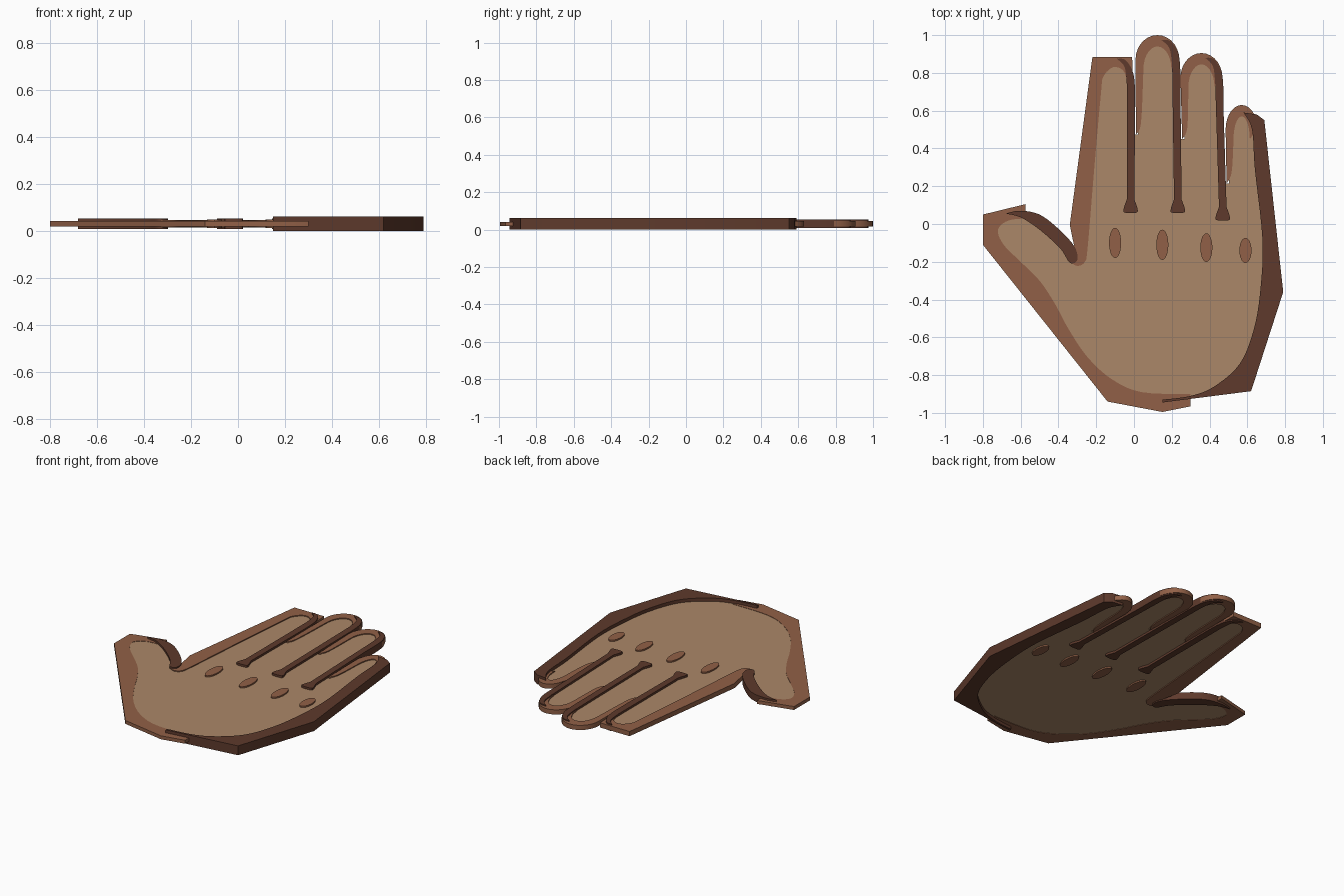
import bpy
import bmesh
from math import sin, cos, pi
from mathutils import Vector

cube = bpy.data.objects.get("Cube")
if cube:
    bpy.data.objects.remove(cube, do_unlink=True)


def make_material(name, colour):
    mat = bpy.data.materials.new(name)
    mat.use_nodes = True
    mat.diffuse_color = (*colour, 1)
    shader = next(n for n in mat.node_tree.nodes if n.type == 'BSDF_PRINCIPLED')
    shader.inputs["Base Color"].default_value = (*colour, 1)
    return mat


TAN = make_material("tan", (.41, .245, .138))
BROWN = make_material("mid brown", (.285, .118, .063))
DARK = make_material("dark brown", (.112, .042, .025))

MIDDLE = .031  # height of the plane every plate is centred on


def smooth(points, steps=5):
    """Pass a rounded curve through a run of points."""
    pts = [Vector(p) for p in points]
    padded = [pts[0]] + pts + [pts[-1]]
    result = []
    for a, b, c, d in zip(padded, padded[1:], padded[2:], padded[3:]):
        for i in range(steps):
            t = i / steps
            result.append(b + (c - a) * t / 2
                          + (2 * a - 5 * b + 4 * c - d) * t * t / 2
                          + (3 * b - a - 3 * c + d) * t ** 3 / 2)
    return result + [pts[-1]]


def arc(centre_x, half_width, top, rise, segments=14):
    """Rounded fingertip running from its left side to its right side."""
    angles = [pi - pi * i / segments for i in range(segments + 1)]
    return [(centre_x + half_width * cos(a), top - rise + rise * sin(a))
            for a in angles]


def plate(name, material, thickness, outline):
    """Extrude a flat outline evenly above and below the middle plane."""
    bm = bmesh.new()
    low = MIDDLE - thickness / 2
    base = bm.faces.new([bm.verts.new((p[0], p[1], low)) for p in outline])
    extruded = bmesh.ops.extrude_face_region(bm, geom=[base], use_keep_orig=True)
    top = [v for v in extruded["geom"] if isinstance(v, bmesh.types.BMVert)]
    bmesh.ops.translate(bm, verts=top, vec=(0, 0, thickness))
    bmesh.ops.recalc_face_normals(bm, faces=bm.faces)
    mesh = bpy.data.meshes.new(name)
    bm.to_mesh(mesh)
    bm.free()
    mesh.materials.append(material)
    obj = bpy.data.objects.new(name, mesh)
    bpy.context.collection.objects.link(obj)
    bpy.ops.object.select_all(action='DESELECT')
    obj.select_set(True)
    bpy.context.view_layer.objects.active = obj
    bpy.ops.object.shade_smooth_by_angle()
    return obj


# Fingers: centre x, half width, top, tail of the left rim
fingers = {
    "middle_finger": (.124, .116, 1, (.01, .475)),
    "ring_finger": (.357, .111, .905, (.255, .45)),
    "little_finger": (.57, .085, .63, (.49, .215)),
}

# Rounded finger rims, each a hook tapering down the left side
for name, (cx, half, top, tail) in fingers.items():
    outer = arc(cx, half, top, .13)
    inner = arc(cx, half - .042, top - .06, .12)
    tail_curve = smooth([inner[0], (tail[0] + .027, tail[1] + .06), tail])
    plate(name + "_rim", BROWN, .03, [tail] + outer + inner[::-1] + tail_curve[1:-1])

# Square-topped index finger rim
index_inner = smooth([(-.035, .74), (-.055, .81), (-.11, .83), (-.162, .78),
                      (-.175, .69), (-.21, .3), (-.245, -.12),
                      (-.26, -.2), (-.3, -.222), (-.34, -.2)])
plate("index_finger_rim", BROWN, .03,
      [(-.34, -.005), (-.22, .885), (-.01, .885), (-.004, .74)] + index_inner
      + [(-.31, -.15)])


# Dark shaded strips between the fingers, with flared feet
def strip(name, cx, half, top, foot_x, foot_y):
    tip = smooth([(cx + .02, top - .025), (cx + half * .62, top - .035),
                  (cx + half, top - .12), (cx + half + .006, top - .3)])
    foot = smooth([(foot_x + .02, foot_y + .07), (foot_x + .037, foot_y + .02),
                   (foot_x + .03, foot_y), (foot_x - .03, foot_y),
                   (foot_x - .037, foot_y + .02), (foot_x - .02, foot_y + .07)])
    back = smooth([(cx + half - .038, top - .16), (cx + half * .55, top - .07),
                   (cx + .02, top - .025)])
    plate(name, DARK, .045, tip + foot + back[:-1])


strip("index_finger_strip", -.11, .11, .9, -.018, .06)
strip("middle_finger_strip", *fingers["middle_finger"][:3], .232, .06)
strip("ring_finger_strip", *fingers["ring_finger"][:3], .47, .02)

# Thumb rim continuing round the heel of the hand
thumb_inner = smooth([(-.54, .03), (-.66, .02), (-.72, -.03), (-.69, -.11),
                      (-.6, -.2), (-.5, -.3), (-.42, -.42), (-.35, -.55),
                      (-.25, -.7), (-.12, -.82), (.04, -.89), (.3, -.9)])
plate("thumb_rim", BROWN, .022,
      [(.3, -.965), (.15, -.995), (-.14, -.94), (-.8, -.11), (-.8, .05),
       (-.575, .105), (-.575, .06)] + thumb_inner)

# Dark strip along the inner side of the thumb
plate("thumb_strip", DARK, .045,
      smooth([(-.68, .055), (-.605, .07), (-.5, .05), (-.395, -.03),
              (-.315, -.12), (-.3, -.19), (-.34, -.205), (-.39, -.13),
              (-.5, -.03), (-.6, .035), (-.68, .055)])[:-1])

# Thick dark edge down the little finger side and under the heel
side_inner = smooth([(.15, -.93), (.3, -.91), (.425, -.86), (.56, -.74),
                     (.635, -.555), (.67, -.34), (.68, -.08), (.64, .29),
                     (.625, .5), (.58, .59)])
plate("side_edge", DARK, .06,
      side_inner + [(.65, .58), (.69, .55), (.79, -.36), (.62, -.885), (.15, -.945)])

# Palm sheet, tucked under the rims and running up into every finger
palm = smooth([(.15, -.93), (.05, -.92), (-.15, -.84), (-.28, -.7), (-.45, -.42),
               (-.62, -.22), (-.73, -.1), (-.74, -.01), (-.66, .04), (-.5, .01),
               (-.4, -.08), (-.33, -.18), (-.29, -.21), (-.26, -.15)])
palm += arc(-.108, .085, .85, .13)
for (cx, half, top, tail), valley in zip(fingers.values(), (-.015, .237, .48)):
    palm += [(valley, tail[1]), (tail[0] + .012, tail[1])]
    palm += arc(cx, half - .024, top - .03, .13)
palm += [(.66, .3), (.7, -.08), (.69, -.34), (.655, -.56), (.57, -.76),
         (.43, -.88), (.3, -.925)]
plate("palm", TAN, .018, palm)

# Raised oval knuckle pads
knuckles = [(-.1, -.1, .08), (.15, -.11, .08), (.383, -.125, .076), (.59, -.14, .067)]
for finger, (x, y, half_height) in zip(("index", "middle", "ring", "little"), knuckles):
    angles = [2 * pi * i / 24 for i in range(24)]
    plate(finger + "_knuckle_pad", BROWN, .036,
          [(x + .032 * cos(a), y + half_height * sin(a)) for a in angles])
